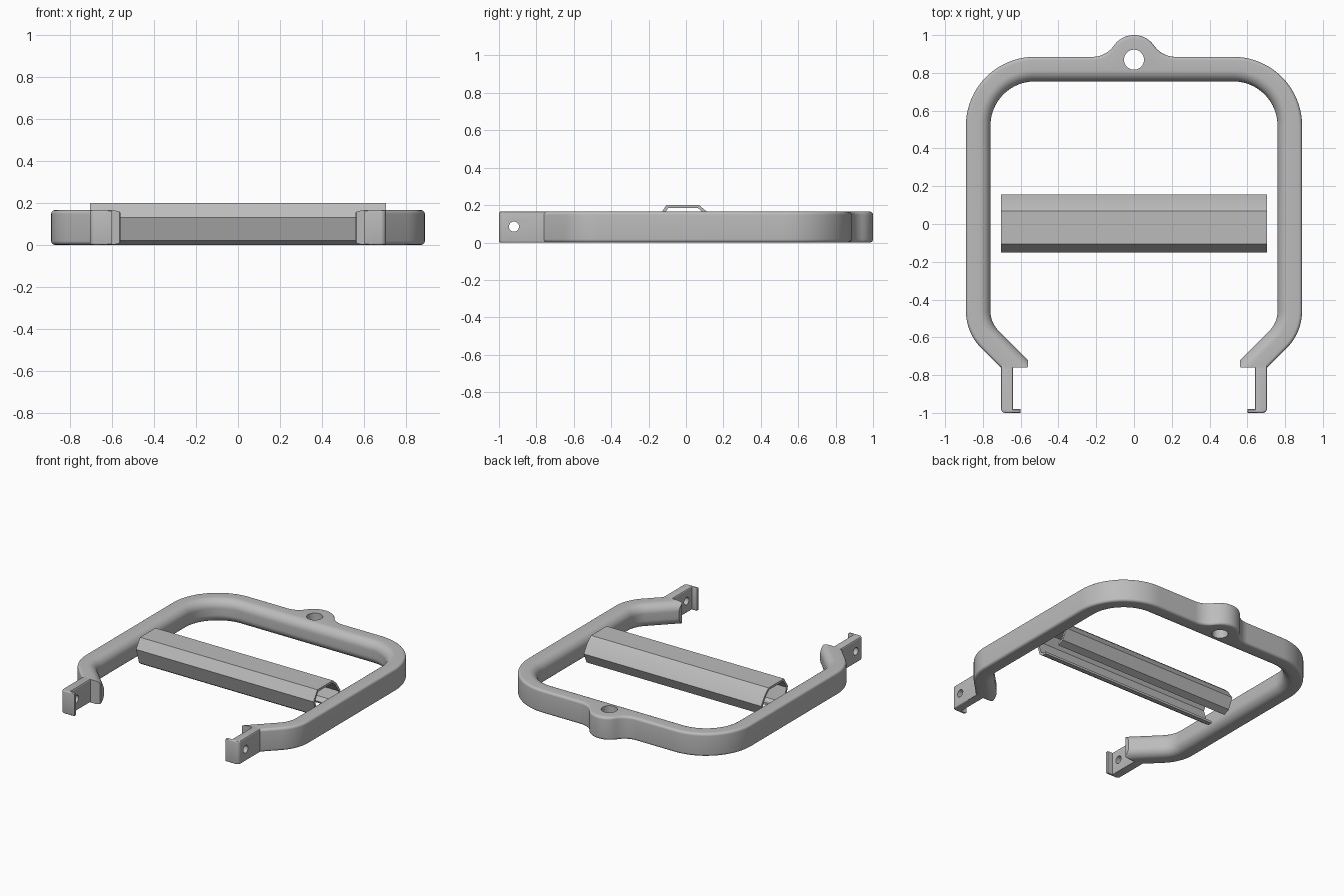
import bpy, bmesh, math
from mathutils import Vector

if "Cube" in bpy.data.objects:
    bpy.data.objects.remove(bpy.data.objects["Cube"])

grey = bpy.data.materials.new("plain_grey")
grey.diffuse_color = (0.5, 0.5, 0.5, 1)
grey.use_nodes = True
grey.node_tree.nodes["Principled BSDF"].inputs["Base Color"].default_value = grey.diffuse_color
H = 0.165                                   # height of the frame


def make_object(name, bm):
    bmesh.ops.recalc_face_normals(bm, faces=bm.faces)
    mesh = bpy.data.meshes.new(name)
    bm.to_mesh(mesh)
    bm.free()
    mesh.materials.append(grey)
    ob = bpy.data.objects.new(name, mesh)
    bpy.context.collection.objects.link(ob)
    return ob


def prism(points, direction):
    """Extrude a closed outline of 3D points."""
    bm = bmesh.new()
    face = bm.faces.new([bm.verts.new(p) for p in points])
    new = bmesh.ops.extrude_face_region(bm, geom=[face])["geom"]
    bmesh.ops.translate(bm, vec=direction,
                        verts=[v for v in new if isinstance(v, bmesh.types.BMVert)])
    return bm


def finish(ob, mirror=False, cutter=None):
    bpy.ops.object.select_all(action='DESELECT')
    bpy.context.view_layer.objects.active = ob
    ob.select_set(True)
    if mirror:
        ob.modifiers.new("mirror", 'MIRROR').merge_threshold = 0.0005
        bpy.ops.object.modifier_apply(modifier="mirror")
    if cutter:
        cut = ob.modifiers.new("hole", 'BOOLEAN')
        cut.operation, cut.solver, cut.object = 'DIFFERENCE', 'EXACT', cutter
        bpy.ops.object.modifier_apply(modifier="hole")
        bpy.data.objects.remove(cutter)
    bpy.ops.object.shade_smooth_by_angle(angle=math.radians(30))


def circle(r, n=40):
    return [(r * math.cos(2 * math.pi * i / n), r * math.sin(2 * math.pi * i / n))
            for i in range(n)]


# ---- frame: swept bar, well rounded inside, lightly rounded outside ----
def lug_edge(x):
    """Outer edge of the back bar, swelling into the round lug."""
    if x < 0.107:
        return 0.87 + math.sqrt(0.13 ** 2 - x * x)
    if x < 0.22:
        return 0.885 + 0.138 - math.sqrt(0.138 ** 2 - (0.22 - x) ** 2)
    return 0.885


def section(width):
    """Half section as (depth from outer edge, z), bottom half."""
    pts = []
    for i in range(7):
        a = math.pi / 2 * i / 6
        pts.append((0.018 * (1 - math.cos(a)), 0.018 * (1 - math.sin(a))))
    for i in range(13):
        a = math.pi / 2 * i / 12
        pts.append((width - 0.06 * (1 - math.sin(a)), 0.06 * (1 - math.cos(a))))
    return pts


def arc_stations(cx, cy, inner, outer, a0, a1, n):
    for i in range(n + 1):
        a = math.radians(a0 + (a1 - a0) * i / n)
        d = Vector((math.cos(a), math.sin(a), 0))
        c = Vector((cx, cy, 0))
        yield c + d * outer, c + d * inner


stations = [(Vector((x, lug_edge(x), 0)), Vector((x, 0.755, 0)))
            for x in [0.22 * i / 24 for i in range(25)]]
stations += arc_stations(0.525, 0.52, 0.235, 0.365, 90, 0, 20)
stations += arc_stations(0.61, -0.46, 0.15, 0.28, 0, -45, 10)
stations.append(stations[-1])               # last ring slides to the end cut

bm = bmesh.new()
rings = []
for k, (o, inn) in enumerate(stations):
    d = (inn - o).normalized()
    low = [o + d * u + Vector((0, 0, z)) for u, z in section((inn - o).length)]
    if k == len(stations) - 1:
        for p in low:
            t = min(p.x - 0.56, p.y + 0.76)
            p.x -= t
            p.y -= t
    high = [Vector((p.x, p.y, H - p.z)) for p in reversed(low)]
    rings.append([bm.verts.new(p) for p in low + high])
n = len(rings[0])
for a, b in zip(rings, rings[1:]):
    for i in range(n):
        j = (i + 1) % n
        bm.faces.new((a[i], a[j], b[j], b[i]))
end = rings[-1]
for i in range(n // 2 - 1):                 # end cap in upright strips
    bm.faces.new((end[i], end[i + 1], end[n - 2 - i], end[n - 1 - i]))
frame = make_object("frame", bm)
lug_cutter = make_object("lug_hole_cutter", prism(
    [(x, y + 0.87, -0.1) for x, y in circle(0.053)], (0, 0, 0.5)))
lug_cutter.hide_render = True
finish(frame, True, lug_cutter)

# ---- end brackets: hooked plates with a pin hole ----
outline = [(0.64, -0.735), (0.64, -0.98), (0.60, -0.98), (0.60, -1.0)]
outline += [(0.68 + 0.025 * math.sin(a), -0.975 - 0.025 * math.cos(a))
            for a in [math.pi / 12 * i for i in range(7)]]
outline.append((0.705, -0.735))
bm = prism([(x, y, 0) for x, y in outline], (0, 0, H))
rim = [e for e in bm.edges if abs(e.verts[0].co.z - e.verts[1].co.z) < 1e-5]
bmesh.ops.bevel(bm, geom=rim, offset=0.008, segments=3, profile=0.5, affect='EDGES')
brackets = make_object("end_brackets", bm)
pin_cutter = make_object("pin_hole_cutter", prism(
    [(-1, y - 0.92, z + 0.085) for y, z in circle(0.027, 28)], (2, 0, 0)))
pin_cutter.hide_render = True
finish(brackets, True, pin_cutter)

# ---- grip: folded shell, open along the bottom ----
fold = [Vector(p) for p in [(-0.055, 0.0), (-0.085, 0.0), (-0.115, 0.02), (-0.15, 0.13),
                            (-0.105, 0.2), (0.07, 0.2), (0.108, 0.168), (0.155, 0.10),
                            (0.12, 0.025), (0.075, 0.005)]]


def inset(path, t):
    """Offset an open path to its right-hand side with mitred corners."""
    norm = []
    for a, b in zip(path, path[1:]):
        d = (b - a).normalized()
        norm.append(Vector((d.y, -d.x)))
    out = []
    for i, p in enumerate(path):
        n0, n1 = norm[max(i - 1, 0)], norm[min(i, len(norm) - 1)]
        out.append(p + (n0 + n1) * (t / (1 + n0.dot(n1))))
    return out


shell = fold + inset(fold, 0.016)[::-1]
grip = make_object("grip", prism([(-0.705, y, z) for y, z in shell], (1.41, 0, 0)))
finish(grip)
